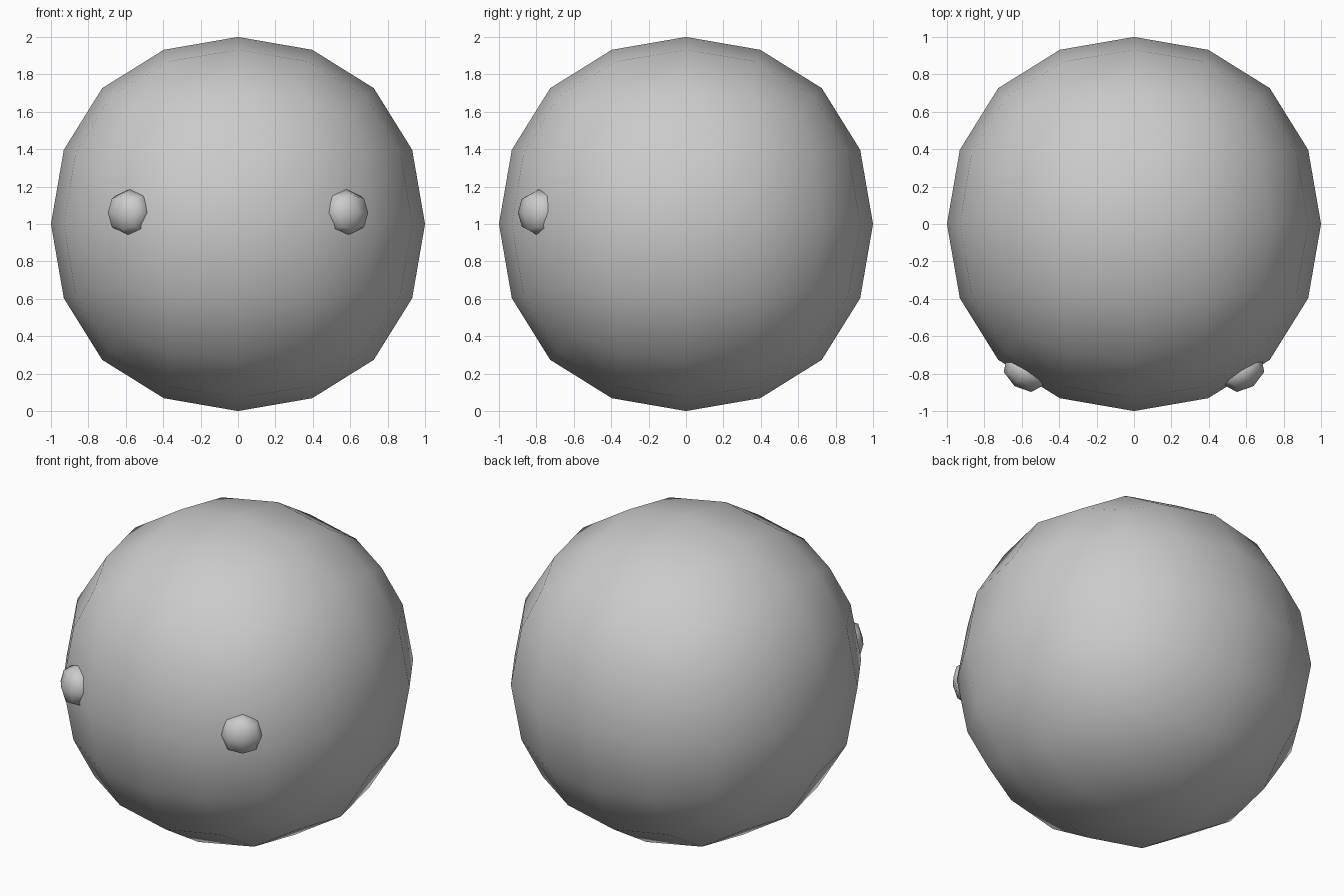
import bpy
from math import radians

if "Cube" in bpy.data.objects:
    bpy.data.objects.remove(bpy.data.objects["Cube"])


def rounded_cube(name, half, location, levels, turn=0.0):
    """Cube rounded into a faceted ball by subdivision, smooth shaded."""
    bpy.ops.mesh.primitive_cube_add(size=2, location=location)
    ob = bpy.context.object
    ob.name = name
    # 0.8395 is how far a unit cube's face centre sits after subdivision
    ob.scale = [h / 0.8395 for h in half]
    ob.rotation_euler.z = turn
    mod = ob.modifiers.new("round", 'SUBSURF')
    mod.levels = mod.render_levels = levels
    for p in ob.data.polygons:
        p.use_smooth = True
    return ob


# Body
rounded_cube("body", (1, 1, 1), (0, 0, 1), 2)

# Eyes, flattened and turned to follow the body
for side, label in ((-1, "left"), (1, "right")):
    rounded_cube(f"eye_{label}", (0.125, 0.10, 0.125),
                 (side * 0.58, -0.786, 1.06), 1, side * radians(36))
